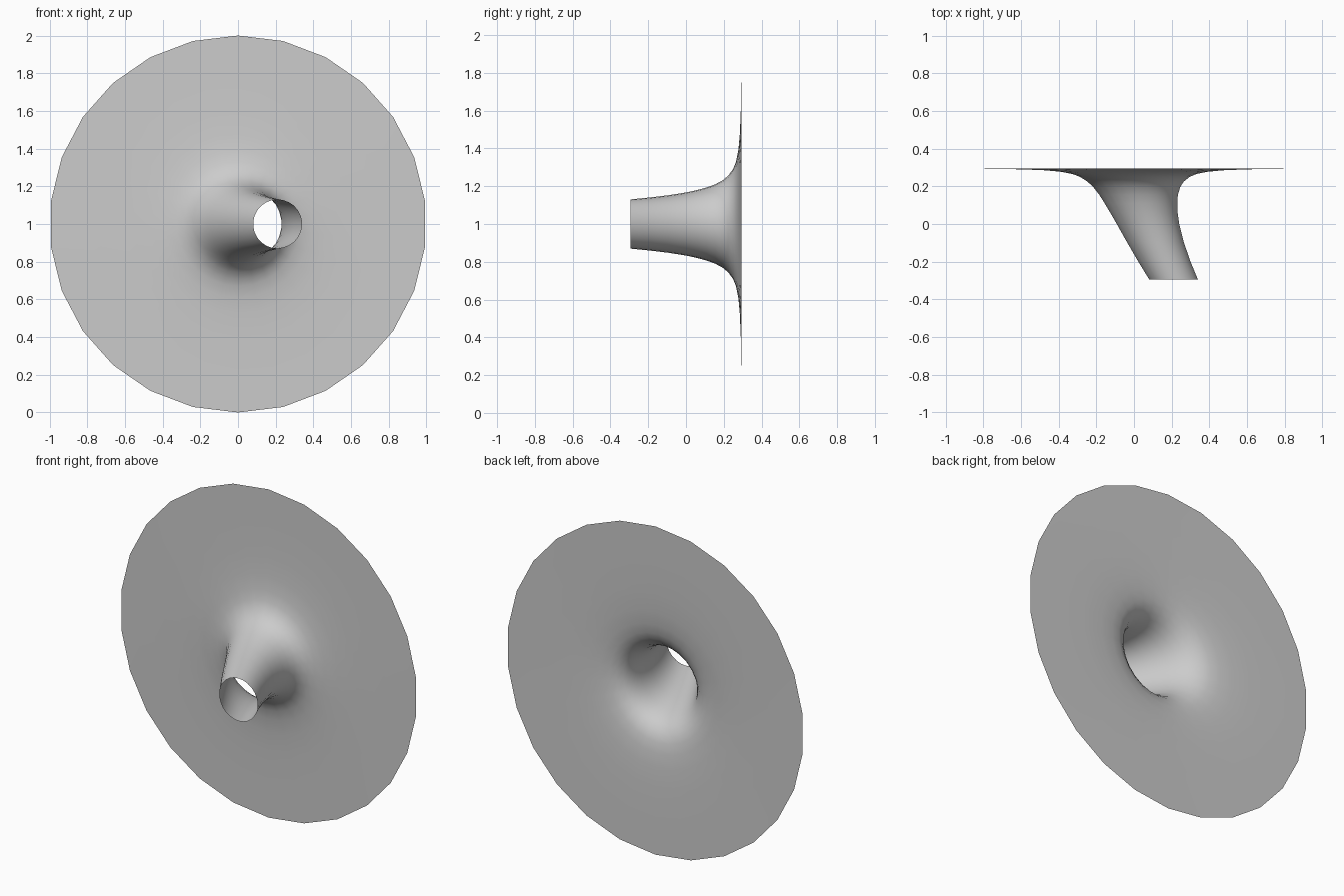
import bpy, bmesh
from math import sin, cos, tau

if "Cube" in bpy.data.objects:
    bpy.data.objects.remove(bpy.data.objects["Cube"])

SIDES = 26
# Funnel profile: (depth in front of the rim, radius)
PROFILE = [(0.59, 0.13), (0.49, 0.14), (0.39, 0.152), (0.295, 0.167), (0.235, 0.18),
           (0.185, 0.194), (0.14, 0.21), (0.10, 0.232), (0.07, 0.257), (0.045, 0.293),
           (0.03, 0.33), (0.018, 0.39), (0.010, 0.475), (0.005, 0.60), (0.002, 0.78),
           (0.0, 1.0)]

# Flared funnel: rings whose centres drift sideways towards the narrow end
bm = bmesh.new()
rings = []
for depth, r in PROFILE:
    cx = 0.464 * depth ** 1.5
    rings.append([bm.verts.new((cx + r * sin(tau * i / SIDES),
                                0.295 - depth,
                                1 + r * cos(tau * i / SIDES)))
                  for i in range(SIDES)])

for a, b in zip(rings, rings[1:]):
    for i in range(SIDES):
        j = (i + 1) % SIDES
        bm.faces.new((a[i], a[j], b[j], b[i])).smooth = True

bmesh.ops.recalc_face_normals(bm, faces=bm.faces)
mesh = bpy.data.meshes.new("flared_funnel")
bm.to_mesh(mesh)
bm.free()
funnel = bpy.data.objects.new("flared_funnel", mesh)
bpy.context.collection.objects.link(funnel)
